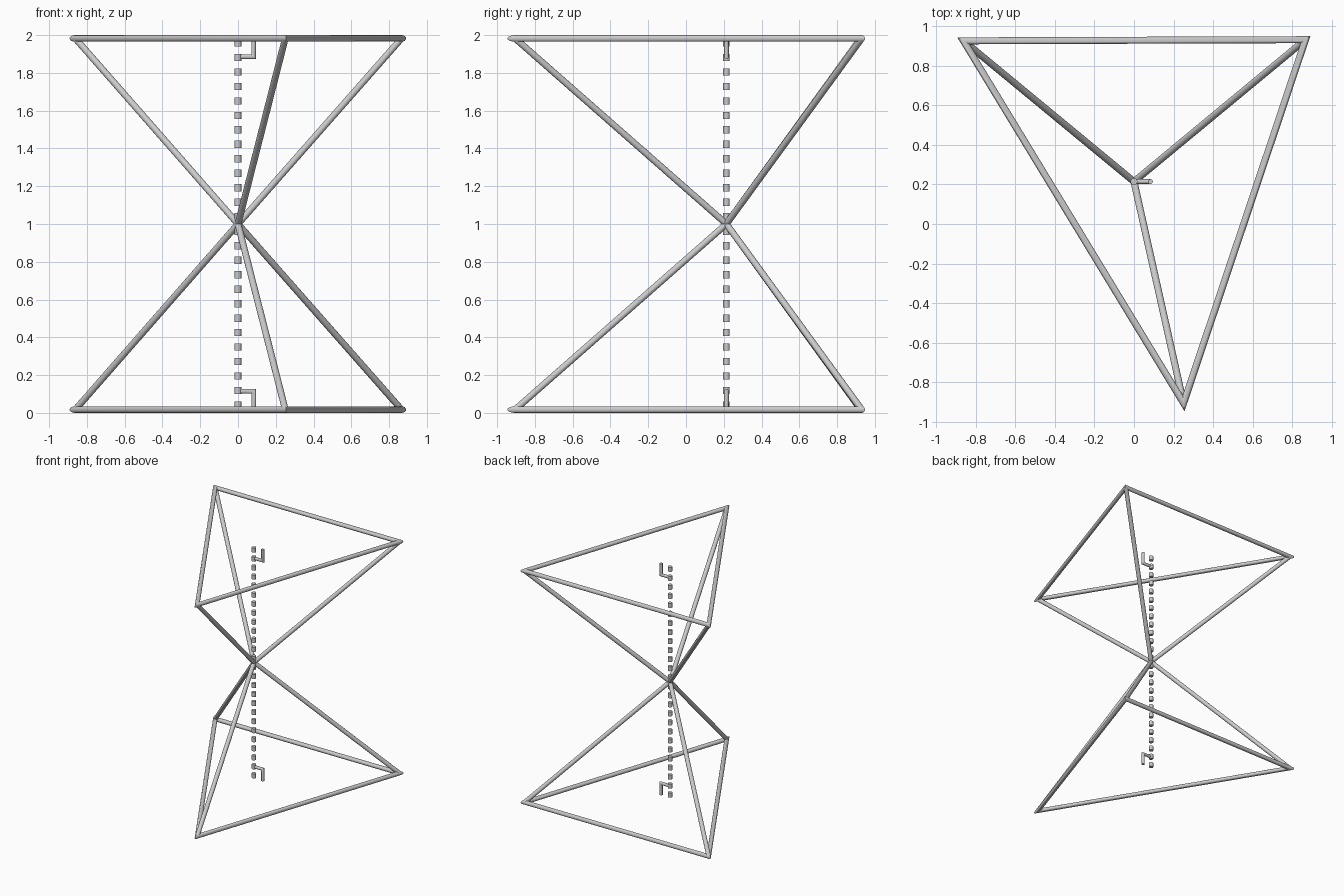
import bpy, bmesh, math
from mathutils import Vector

if "Cube" in bpy.data.objects:
    bpy.data.objects.remove(bpy.data.objects["Cube"])

R = 0.0175            # frame tube radius
SIDES = 16
AX, AY = 0.0, 0.214   # vertical axis through the apex
OUTER = [Vector((-0.892, 0.942)), Vector((0.89, 0.948)), Vector((0.255, -0.946))]


def finish(bm, name):
    bmesh.ops.recalc_face_normals(bm, faces=bm.faces)
    me = bpy.data.meshes.new(name)
    bm.to_mesh(me)
    bm.free()
    ob = bpy.data.objects.new(name, me)
    bpy.context.collection.objects.link(ob)
    bpy.ops.object.select_all(action='DESELECT')
    ob.select_set(True)
    bpy.context.view_layer.objects.active = ob
    bpy.ops.object.shade_smooth_by_angle(angle=math.radians(40))
    return ob


def add_rod(bm, a, b, r, sides=SIDES):
    a, b = Vector(a), Vector(b)
    geo = bmesh.ops.create_cone(bm, cap_ends=True, segments=sides, radius1=r,
                                radius2=r, depth=(b - a).length)
    rot = (b - a).to_track_quat('Z', 'Y').to_matrix()
    for v in geo['verts']:
        v.co = rot @ v.co + (a + b) / 2


def bridge(bm, r1, r2):
    n = len(r1)
    for k in range(n):
        bm.faces.new((r1[k], r1[(k + 1) % n], r2[(k + 1) % n], r2[k]))


# Mitre direction and length at each outer corner, then the tube centre line
mitres, corners = [], []
for i, p in enumerate(OUTER):
    u = (OUTER[i - 1] - p).normalized()
    w = (OUTER[(i + 1) % 3] - p).normalized()
    m = -(u + w).normalized() * R / math.sin(u.angle(w) / 2)
    mitres.append(m)
    corners.append(p - m)

for label, s in (("upper", 1), ("lower", -1)):
    z = 1 + s * (1 - R)

    # mitred triangular frame
    bm = bmesh.new()
    rings = []
    for c, m in zip(corners, mitres):
        ring = []
        for k in range(SIDES):
            t = math.tau * k / SIDES
            q = c + m * math.cos(t)
            ring.append(bm.verts.new((q.x, q.y, z + R * math.sin(t))))
        rings.append(ring)
    for i in range(3):
        bridge(bm, rings[i], rings[(i + 1) % 3])
    finish(bm, label + "_triangle_frame")

    # three edges running to the shared apex
    bm = bmesh.new()
    for c in corners:
        add_rod(bm, (AX, AY, 1), (c.x, c.y, z), R)
    finish(bm, label + "_slanted_edges")

    # right angle mark, mitred at its elbow
    bm = bmesh.new()
    r, ex, ez = 0.0125, 0.083, 1 + s * 0.885
    rings = [[], [], []]
    for k in range(12):
        t = math.tau * k / 12
        c, d = r * math.cos(t), r * math.sin(t)
        rings[0].append(bm.verts.new((AX, AY + d, ez - s * c)))
        rings[1].append(bm.verts.new((AX + ex + c, AY + d, ez - s * c)))
        rings[2].append(bm.verts.new((AX + ex + c, AY + d, 1 + s * 0.982)))
    bridge(bm, rings[0], rings[1])
    bridge(bm, rings[1], rings[2])
    bm.faces.new(rings[0])
    bm.faces.new(rings[2])
    finish(bm, label + "_right_angle_mark")

# dashed height line
bm = bmesh.new()
for k in range(26):
    z = 1 + (k - 12.5) * 0.0767
    add_rod(bm, (AX, AY, z - 0.019), (AX, AY, z + 0.019), R)
finish(bm, "dashed_height_line")
